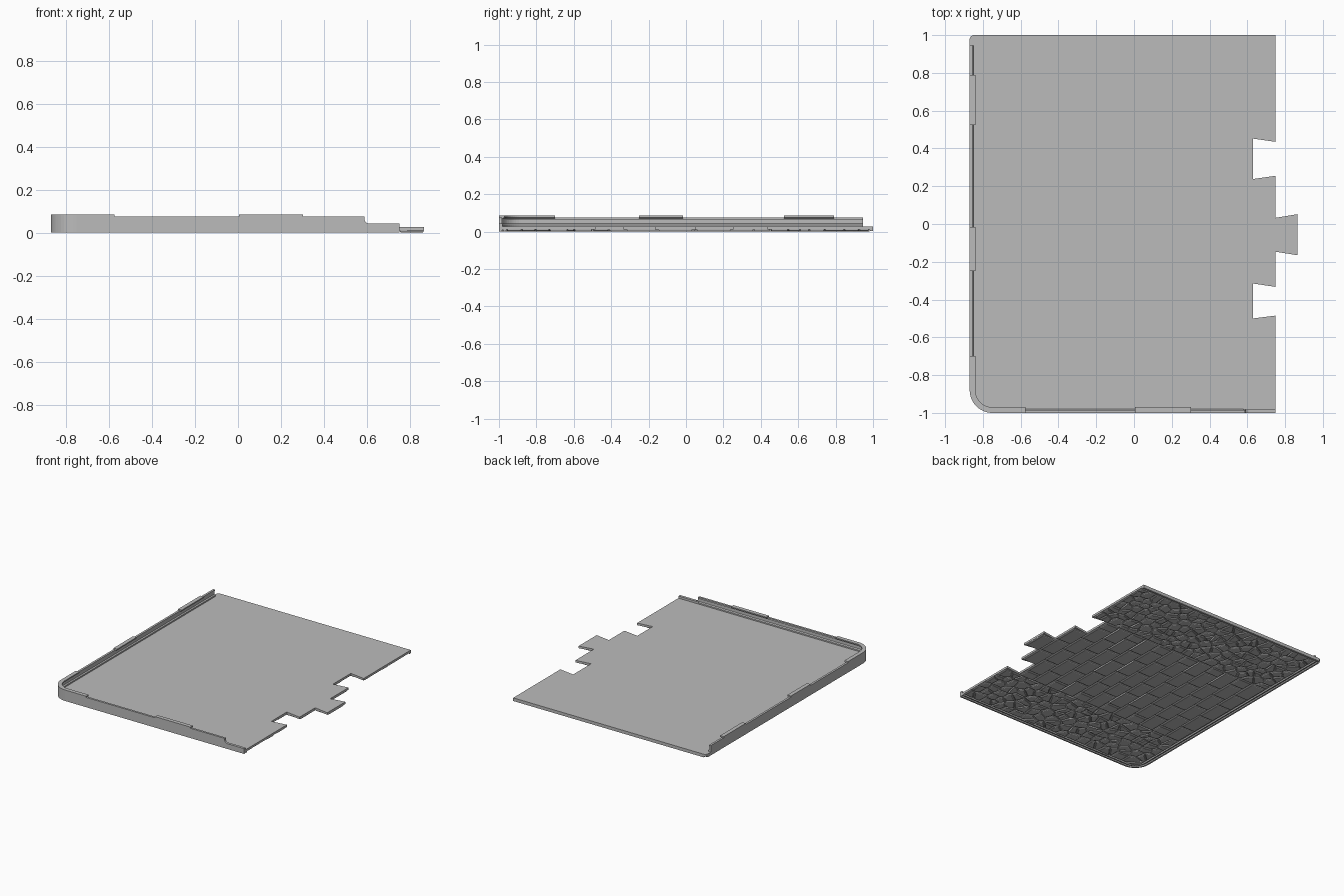
import bpy, bmesh, math, random
from mathutils import Vector

if "Cube" in bpy.data.objects:
    bpy.data.objects.remove(bpy.data.objects["Cube"], do_unlink=True)
random.seed(4)

grey = bpy.data.materials.new("plain_grey")
grey.use_nodes = True
COLOUR = (0.5, 0.5, 0.5, 1)
grey.diffuse_color = COLOUR
grey.node_tree.nodes["Principled BSDF"].inputs["Base Color"].default_value = COLOUR

LEFT, EDGE, RADIUS = -0.87, 0.75, 0.12
BASE, FLOOR = 0.01, 0.026


def finish(name, bm):
    bmesh.ops.recalc_face_normals(bm, faces=bm.faces)
    mesh = bpy.data.meshes.new(name)
    bm.to_mesh(mesh)
    bm.free()
    mesh.materials.append(grey)
    obj = bpy.data.objects.new(name, mesh)
    bpy.context.collection.objects.link(obj)
    return obj


def loft(bm, rings, closed_ends=True):
    """Skin a list of equally long closed rings."""
    rows = [[bm.verts.new(p) for p in ring] for ring in rings]
    n = len(rows[0])
    for a, b in zip(rows, rows[1:]):
        for i in range(n):
            j = (i + 1) % n
            bm.faces.new((a[i], a[j], b[j], b[i]))
    if closed_ends:
        bm.faces.new(rows[0])
        bm.faces.new(rows[-1])


def corner(steps=12):
    """Points and inward normals round the front corner."""
    for i in range(steps + 1):
        a = math.pi + i / steps * math.pi / 2
        d = Vector((math.cos(a), math.sin(a)))
        yield Vector((LEFT + RADIUS, -1 + RADIUS)) + d * RADIUS, -d


def left_run(y0, y1):
    return [(Vector((LEFT, y)), Vector((1, 0))) for y in (y0, y1)]


def front_run(x0, x1):
    return [(Vector((x, -1)), Vector((0, 1))) for x in (x0, x1)]


def around(y0, x1):
    return left_run(y0, y0)[:1] + list(corner()) + front_run(x1, x1)[:1]


def sweep(name, path, profile):
    """Sweep an (inward offset, height) profile along a path."""
    bm = bmesh.new()
    loft(bm, [[(*(p + n * o), z) for o, z in profile] for p, n in path])
    return finish(name, bm)


# Floor plate with dovetail tab and two sockets
outline = [(EDGE, -1), (EDGE, -0.485), (0.63, -0.5), (0.63, -0.315), (EDGE, -0.333),
           (EDGE, -0.147), (0.865, -0.165), (0.865, 0.052), (EDGE, 0.033),
           (EDGE, 0.255), (0.63, 0.238), (0.63, 0.452), (EDGE, 0.435), (EDGE, 1),
           (LEFT + 0.02, 1), (LEFT + 0.006, 0.994), (LEFT, 0.98)]
outline += [tuple(p) for p, n in corner()]
bm = bmesh.new()
loft(bm, [[(x, y, z) for x, y in outline] for z in (BASE, FLOOR)])
finish("floor_plate", bm)

# Outer wall with an inner groove, and its low end
wall = [(0, BASE), (0.02, BASE), (0.02, 0.036), (0.012, 0.042), (0.012, 0.062),
        (0.016, 0.068), (0.016, 0.076), (0, 0.076)]
sweep("outer_wall", around(0.945, 0.588), wall)
sweep("low_wall", front_run(0.58, EDGE), [(0, BASE), (0.02, BASE), (0.02, 0.042), (0, 0.042)])

# Curved step between the two wall heights
bm = bmesh.new()
step = [(0.585, 0.03), (0.61, 0.03), (0.61, 0.042)]
step += [(0.61 - 0.022 * math.sin(t), 0.064 - 0.022 * math.cos(t))
         for t in (0.4, 0.8, 1.2, math.pi / 2)]
step += [(0.588, 0.076), (0.585, 0.076)]
loft(bm, [[(x, y, z) for x, z in step] for y in (-1, -0.984)])
finish("wall_step", bm)

# Raised clips along the wall top
clip = [(0, 0.07), (0.014, 0.068), (0.03, 0.076), (0.03, 0.085), (0, 0.085)]
for name, path in (("rear_clip", left_run(0.79, 0.525)),
                   ("middle_clip", left_run(-0.015, -0.25)),
                   ("corner_clip", around(-0.7, -0.575)),
                   ("front_clip", front_run(0.005, 0.302))):
    sweep(name, path, clip)

# Double rim beneath the plate
rim = [(0, BASE + 0.002), (0, 0.002), (0.004, 0), (0.014, 0), (0.018, 0.008), (0.024, 0.008),
       (0.028, 0.001), (0.036, 0.001), (0.04, BASE + 0.002)]
sweep("under_rim", around(0.98, EDGE), rim)
bm = bmesh.new()
loft(bm, [[(x, 1, BASE + 0.002), (x, 1, 0.002), (x, 0.985, 0.002), (x, 0.98, BASE + 0.002)]
          for x in (LEFT + 0.02, EDGE)])
finish("rear_under_rim", bm)


def shrunk(poly, k):
    """Move a polygon's points towards its centre by about k."""
    c = sum(poly, Vector((0, 0))) / len(poly)
    return [p + (c - p) * min(0.8, k / max((p - c).length, 1e-6)) for p in poly]


def stone(bm, poly, gap, depth):
    """A chamfered paving stone hanging below the plate."""
    rings = [(gap, BASE + 0.002), (gap + 0.003, depth + 0.003), (gap + 0.009, depth)]
    loft(bm, [[(*p, z) for p in shrunk(poly, k)] for k, z in rings])


def cut(poly, point, normal):
    """Keep the part of a polygon behind a line."""
    out = []
    for a, b in zip(poly, poly[1:] + poly[:1]):
        da, db = (a - point).dot(normal), (b - point).dot(normal)
        if da <= 0:
            out.append(a)
        if da * db < 0:
            out.append(a + (b - a) * (da / (da - db)))
    return out


def box(x0, x1, y0, y1):
    return [Vector(p) for p in ((x0, y0), (x1, y0), (x1, y1), (x0, y1))]


# Courses of road blocks; sockets stay open and the tab carries one block
ROAD0, ROAD1, PITCH, LENGTH = -0.5, 0.452, 0.121, 0.19
bm = bmesh.new()
for row in range(13):
    x1 = EDGE - row * PITCH
    cuts = [ROAD0]
    y = ROAD0 + LENGTH * (0.96 if row % 2 == 0 else 0.5)
    while y < ROAD1 - 0.05:
        cuts.append(y + (random.uniform(-0.012, 0.012) if row else 0))
        y += LENGTH
    cuts.append(ROAD1)
    if row == 0:
        cuts = [-0.32, -0.13, 0.055, 0.243]
    for y0, y1 in zip(cuts, cuts[1:]):
        stone(bm, box(max(x1 - PITCH, LEFT + 0.04), x1, y0, y1), 0.005, random.uniform(0, 0.002))
stone(bm, box(EDGE, 0.865, -0.15, 0.037), 0.004, 0)
finish("road_blocks", bm)

# Irregular cobbles on both sides of the road
SPACING = 0.072
for name, y0, y1 in (("front_cobbles", -0.96, ROAD0), ("rear_cobbles", ROAD1, 0.98)):
    bm = bmesh.new()
    x0, x1 = LEFT + 0.04, EDGE
    nx, ny = round((x1 - x0) / SPACING), round((y1 - y0) / SPACING)
    seeds = [Vector((x0 + (i + 0.5 + random.uniform(-0.4, 0.4)) * (x1 - x0) / nx,
                     y0 + (j + 0.5 + random.uniform(-0.4, 0.4)) * (y1 - y0) / ny))
             for i in range(nx) for j in range(ny)]
    for s in seeds:
        cell = box(x0, x1, y0, y1)
        for t in seeds:
            if t is not s and (t - s).length < SPACING * 3:
                cell = cut(cell, (s + t) / 2, t - s)
        if len(cell) > 2:
            stone(bm, cell, 0.005, random.uniform(0, 0.003))
    finish(name, bm)
